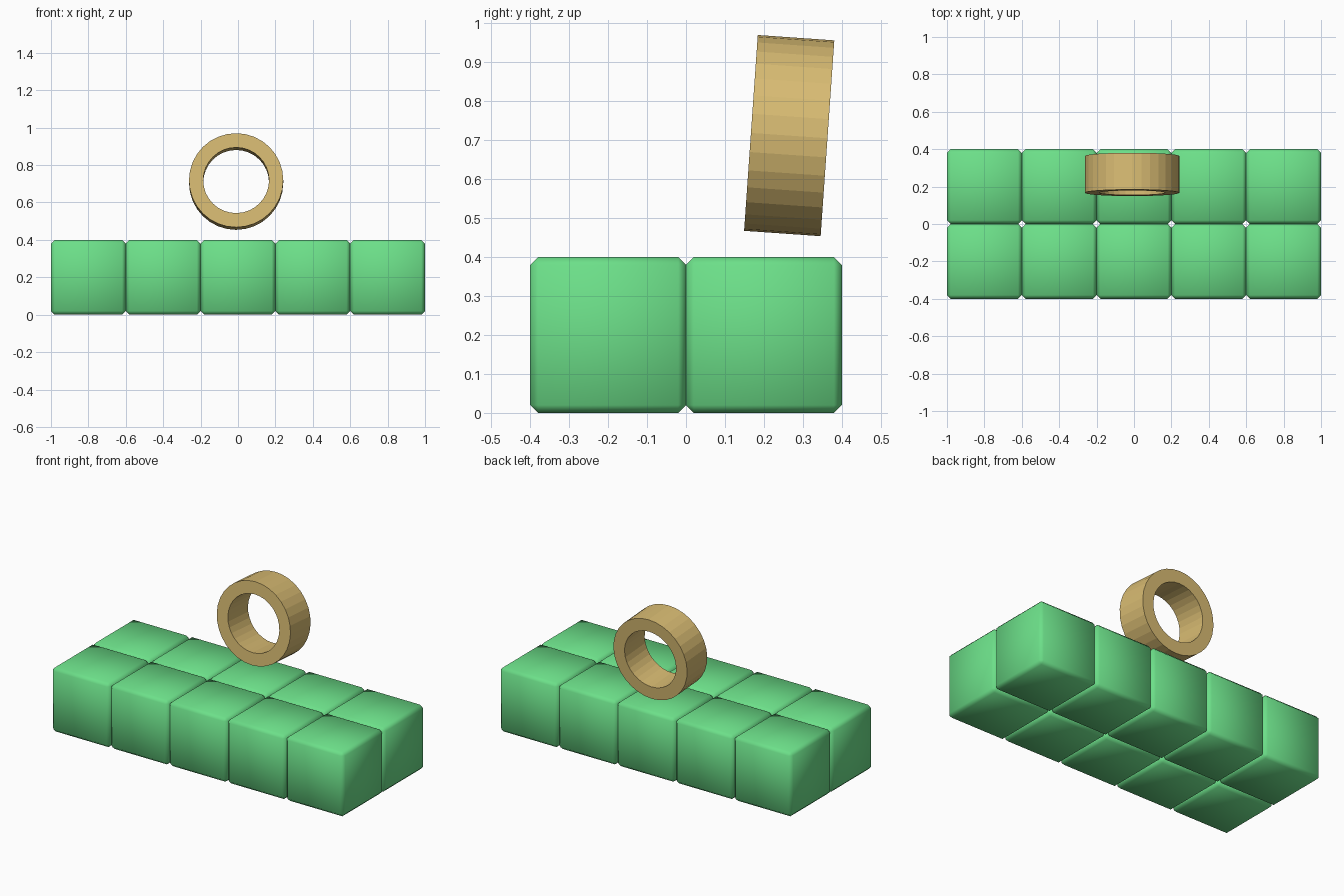
import bpy, bmesh, math
from mathutils import Matrix

if "Cube" in bpy.data.objects:
    bpy.data.objects.remove(bpy.data.objects["Cube"])


def material(name, rgb):
    m = bpy.data.materials.new(name)
    m.diffuse_color = (*rgb, 1)
    m.use_nodes = True
    m.node_tree.nodes["Principled BSDF"].inputs["Base Color"].default_value = m.diffuse_color
    return m


def add_object(name, bm, mat, smooth):
    me = bpy.data.meshes.new(name)
    for f in bm.faces:
        f.smooth = smooth
    bm.to_mesh(me)
    bm.free()
    me.materials.append(mat)
    ob = bpy.data.objects.new(name, me)
    bpy.context.collection.objects.link(ob)
    return ob


green = material("green", (0.15, 0.74, 0.25))
gold = material("sandy gold", (0.69, 0.50, 0.17))

# Base: 5 x 2 grid of softly shaded cubes with chamfered edges
SIZE = 0.4
for row in range(2):
    for col in range(5):
        bm = bmesh.new()
        bmesh.ops.create_cube(bm, size=SIZE)
        bmesh.ops.bevel(bm, geom=bm.edges[:], offset=0.02, segments=1,
                        affect='EDGES')
        ob = add_object(f"base_cube_{row}_{col}", bm, green, True)
        ob.location = ((col - 2) * SIZE, (row - 0.5) * SIZE, SIZE / 2)

# Ring: rectangular section swept round the y axis, leaning slightly back
SIDES, OUTER, INNER, HALF = 32, 0.252, 0.176, 0.0985
section = [(OUTER, -HALF), (OUTER, HALF), (INNER, HALF), (INNER, -HALF)]
bm = bmesh.new()
loops = []
for i in range(SIDES):
    a = math.tau * i / SIDES
    loops.append([bm.verts.new((r * math.cos(a), y, r * math.sin(a)))
                  for r, y in section])
for i in range(SIDES):
    p, q = loops[i], loops[(i + 1) % SIDES]
    for k in range(4):
        n = (k + 1) % 4
        bm.faces.new((p[k], p[n], q[n], q[k]))
bmesh.ops.recalc_face_normals(bm, faces=bm.faces[:])
bm.transform(Matrix.Rotation(math.radians(-4), 4, 'X'))
ring = add_object("ring", bm, gold, False)
ring.location = (-0.01, 0.265, 0.712)
